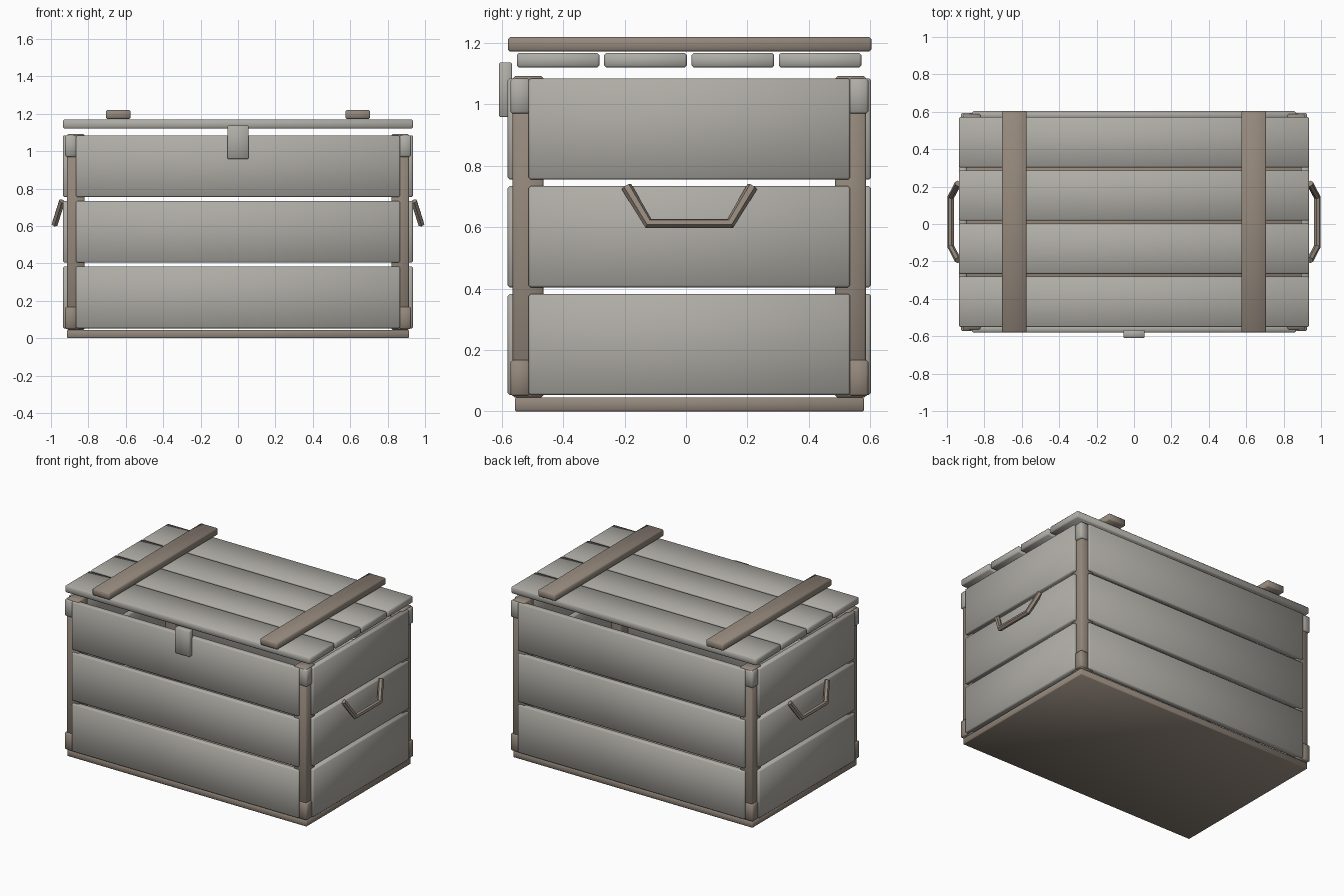
import bpy
from mathutils import Vector

cube = bpy.data.objects.get("Cube")
if cube:
    bpy.data.objects.remove(cube, do_unlink=True)


def material(name, rgb):
    mat = bpy.data.materials.new(name)
    mat.use_nodes = True
    mat.diffuse_color = (*rgb, 1)
    mat.node_tree.nodes["Principled BSDF"].inputs["Base Color"].default_value = (*rgb, 1)
    return mat


GREY = material("weathered grey", (0.43, 0.415, 0.38))
BROWN = material("dull brown", (0.295, 0.245, 0.2))


def smooth(obj, angle):
    bpy.ops.object.select_all(action='DESELECT')
    obj.select_set(True)
    bpy.context.view_layer.objects.active = obj
    bpy.ops.object.shade_smooth_by_angle(angle=angle)


def box(name, xs, ys, zs, mat, bevel=0.007):
    """Box with softened edges, given by its extents on each axis."""
    lo, hi = Vector((xs[0], ys[0], zs[0])), Vector((xs[1], ys[1], zs[1]))
    bpy.ops.mesh.primitive_cube_add(size=1, location=(lo + hi) / 2)
    obj = bpy.context.object
    obj.name = name
    obj.scale = hi - lo
    bpy.ops.object.transform_apply(location=False, rotation=False, scale=True)
    obj.data.materials.append(mat)
    mod = obj.modifiers.new("soft_edges", 'BEVEL')
    mod.width = bevel
    mod.segments = 1
    bpy.ops.object.modifier_apply(modifier=mod.name)
    smooth(obj, 0.9)
    return obj


def span(a, b, sign, centre=0.0):
    """Extent from a to b, mirrored about the centre when sign is -1."""
    return sorted((centre + sign * a, centre + sign * b))


CY = 0.011  # middle of the body in depth

# Base board
box("base", (-0.914, 0.914), (-0.558, 0.58), (0, 0.045), BROWN, 0.004)

# Wall planks in three courses
for i in range(3):
    z = 0.053 + 0.351 * i
    zs = (z, z + 0.33)
    for s, side in ((-1, "front"), (1, "back")):
        box(f"{side}_plank_{i + 1}", (-0.866, 0.866), span(0.551, 0.592, s, CY), zs, GREY)
    for s, side in ((1, "left"), (-1, "right")):
        box(f"{side}_plank_{i + 1}", span(0.893, 0.936, s), (-0.513, 0.535), zs, GREY)

# Corner posts with caps at top and bottom
for sx, side in ((1, "left"), (-1, "right")):
    for sy, end in ((-1, "front"), (1, "back")):
        name = f"{end}_{side}"
        box(f"{name}_post", span(0.82, 0.915, sx), span(0.475, 0.576, sy, CY),
            (0.045, 1.092), BROWN)
        for cap, zs, mat in (("top", (0.97, 1.085), GREY), ("bottom", (0.05, 0.167), BROWN)):
            box(f"{name}_{cap}_cap", span(0.862, 0.925, sx), span(0.52, 0.583, sy, CY), zs, mat)

# Lid boards
for i in range(4):
    y = -0.551 + 0.2845 * i
    box(f"lid_board_{i + 1}", (-0.936, 0.936), (y, y + 0.269), (1.12, 1.168), GREY)

# Lid battens
for s, side in ((1, "left"), (-1, "right")):
    box(f"{side}_lid_batten", span(0.574, 0.707, s), (-0.58, 0.604), (1.172, 1.22), BROWN)

# Front latch
box("latch", (-0.056, 0.056), (-0.609, -0.567), (0.959, 1.137), GREY, 0.004)

# Drop handles, a bent bar on each end
for s, side in ((1, "left"), (-1, "right")):
    curve = bpy.data.curves.new(f"{side}_handle", 'CURVE')
    curve.dimensions = '3D'
    curve.bevel_depth = 0.018
    curve.bevel_resolution = 1
    curve.use_fill_caps = True
    path = curve.splines.new('POLY')
    path.points.add(3)
    top, low = (0.941, 0.732), (0.979, 0.612)
    for p, y, (x, z) in zip(path.points, (-0.205, -0.133, 0.133, 0.205), (top, low, low, top)):
        p.co = (s * x, CY + y, z, 1)
    obj = bpy.data.objects.new(f"{side}_handle", curve)
    bpy.context.collection.objects.link(obj)
    curve.materials.append(BROWN)
    bpy.ops.object.select_all(action='DESELECT')
    obj.select_set(True)
    bpy.context.view_layer.objects.active = obj
    bpy.ops.object.convert(target='MESH')
    smooth(bpy.context.object, 0.5)
